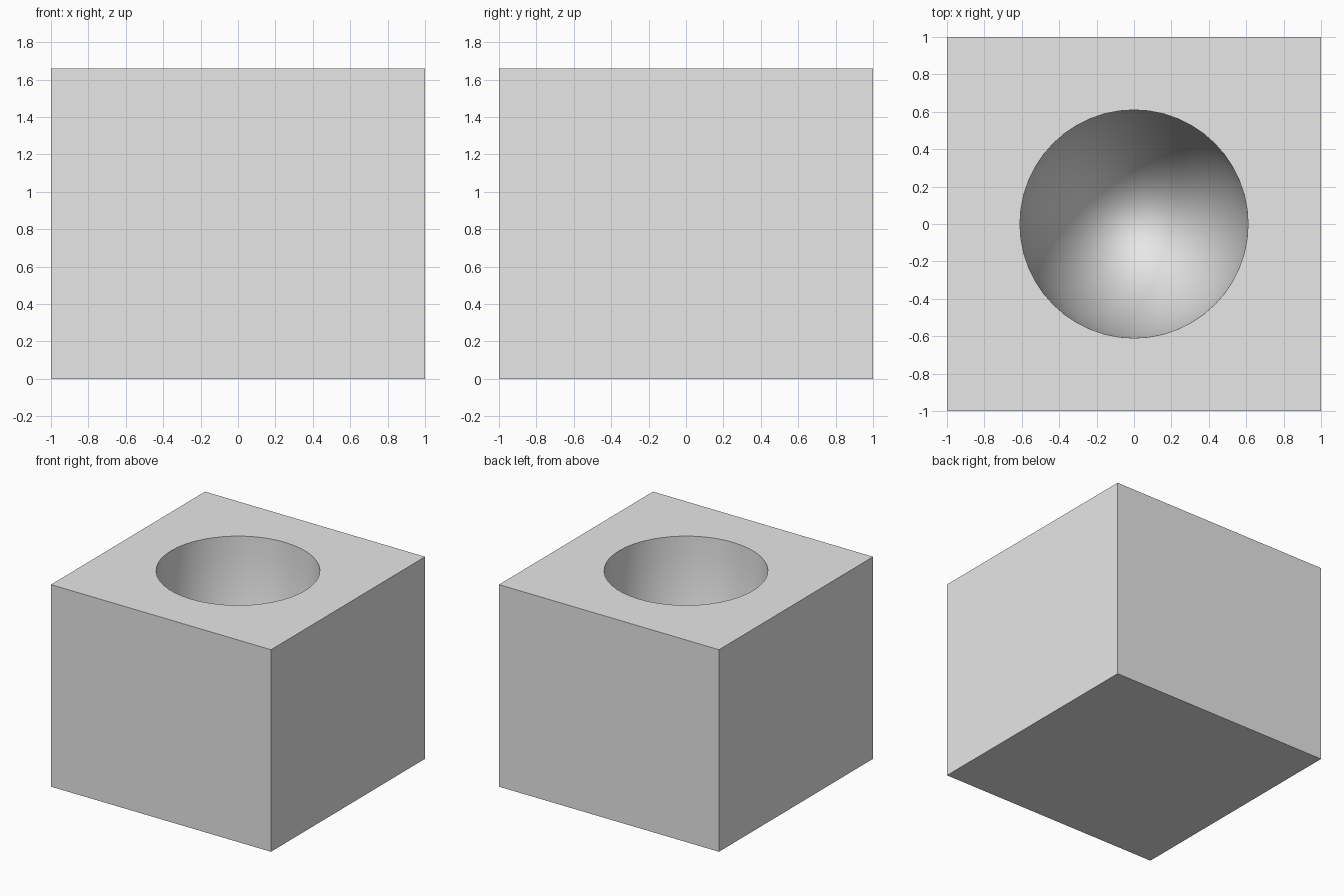
import bpy
import math

WIDTH, HEIGHT = 2.0, 1.66
RIM, DEPTH = 0.61, 1.45

default = bpy.data.objects.get("Cube")
if default:
    bpy.data.objects.remove(default, do_unlink=True)

grey = bpy.data.materials.new("light_grey")
grey.use_nodes = True
colour = (0.8, 0.8, 0.8, 1)
grey.diffuse_color = colour
grey.node_tree.nodes["Principled BSDF"].inputs["Base Color"].default_value = colour

# Deep rounded hollow, widest at the rim
bpy.ops.mesh.primitive_uv_sphere_add(segments=48, ring_count=32, radius=1,
                                     location=(0, 0, HEIGHT))
cutter = bpy.context.object
cutter.name = "hollow_cutter"
cutter.scale = (RIM, RIM, DEPTH)
bpy.ops.object.transform_apply(location=False, rotation=False, scale=True)
cutter.data.materials.append(grey)
# Stretch the upper half out of the way so the rim meets a straight wall
for v in cutter.data.vertices:
    if v.co.z > 0.01:
        v.co.z += 0.2
cutter.hide_render = True

# Solid block
bpy.ops.mesh.primitive_cube_add(size=1, location=(0, 0, HEIGHT / 2))
block = bpy.context.object
block.name = "hollowed_block"
block.scale = (WIDTH, WIDTH, HEIGHT)
bpy.ops.object.transform_apply(location=False, rotation=False, scale=True)
block.data.materials.append(grey)

# Carve the hollow out of the top
carve = block.modifiers.new("carve", "BOOLEAN")
carve.operation = "DIFFERENCE"
carve.solver = "EXACT"
carve.object = cutter
bpy.ops.object.modifier_apply(modifier=carve.name)
bpy.data.objects.remove(cutter, do_unlink=True)
bpy.ops.object.shade_smooth_by_angle(angle=math.radians(35))
